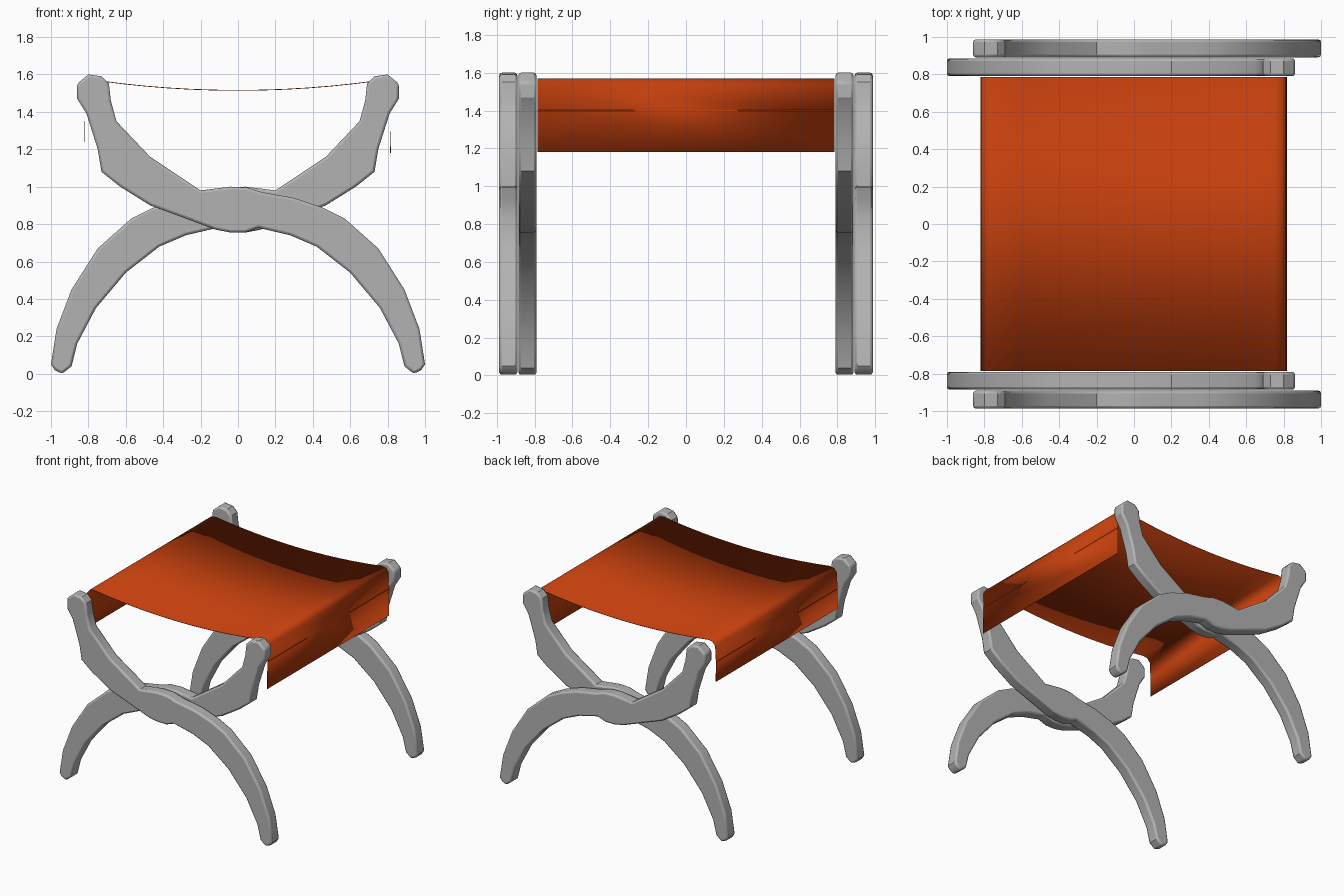
import bpy, bmesh, math

if "Cube" in bpy.data.objects:
    bpy.data.objects.remove(bpy.data.objects["Cube"], do_unlink=True)


def make_material(name, color):
    mat = bpy.data.materials.new(name)
    mat.use_nodes = True
    mat.diffuse_color = color
    mat.node_tree.nodes["Principled BSDF"].inputs["Base Color"].default_value = color
    return mat


def extrude_profile(name, profile, y_start, depth, mat, closed):
    """Sweep an x-z profile along y, as a solid or as an open sheet."""
    bm = bmesh.new()
    front = [bm.verts.new((x, y_start, z)) for x, z in profile]
    back = [bm.verts.new((x, y_start + depth, z)) for x, z in profile]
    count = len(profile)
    for i in range(count if closed else count - 1):
        j = (i + 1) % count
        bm.faces.new((front[i], back[i], back[j], front[j]))
    if closed:
        bm.faces.new(front)
        bm.faces.new(back[::-1])
        bmesh.ops.recalc_face_normals(bm, faces=bm.faces)
    mesh = bpy.data.meshes.new(name)
    bm.to_mesh(mesh)
    bm.free()
    mesh.materials.append(mat)
    obj = bpy.data.objects.new(name, mesh)
    bpy.context.collection.objects.link(obj)
    return obj


def smooth(obj, angle):
    bpy.ops.object.select_all(action="DESELECT")
    obj.select_set(True)
    bpy.context.view_layer.objects.active = obj
    bpy.ops.object.shade_smooth_by_angle(angle=math.radians(angle))


grey = make_material("pale grey frame", (0.45, 0.45, 0.45, 1))
orange = make_material("burnt orange cloth", (0.55, 0.05, 0.004, 1))

# Curved leg: upper edge from knob to foot, then lower edge back up
upper_edge = [(-.80, 1.6), (-.73, 1.59), (-.69, 1.55), (-.68, 1.46), (-.65, 1.35),
              (-.47, 1.16), (-.20, .98), (-.04, 1.0), (.05, .995), (.13, .97),
              (.3, .94), (.45, .89), (.57, .83), (.75, .67), (.89, .45),
              (.97, .24), (1, .05)]
lower_edge = [(.98, .02), (.94, 0), (.89, .04), (.86, .16), (.76, .35), (.6, .54),
              (.42, .68), (.28, .74), (.11, .78), (.04, .755), (-.04, .755),
              (-.12, .77), (-.28, .83), (-.47, .9), (-.63, 1), (-.73, 1.08),
              (-.75, 1.2), (-.81, 1.39), (-.86, 1.47), (-.86, 1.55)]
leg_profile = upper_edge + lower_edge

# Crossed pairs of legs at both ends
leg_depth = 0.096
for end, side in (("front", -1), ("back", 1)):
    for layer, flip, y_mid in (("outer", 1, 0.939), ("inner", -1, 0.838)):
        outline = [(x * flip, z) for x, z in leg_profile]
        leg = extrude_profile(f"{end}_{layer}_leg", outline,
                              side * y_mid - leg_depth / 2, leg_depth, grey, True)
        bevel = leg.modifiers.new("rounded edges", "BEVEL")
        bevel.width = 0.014
        bevel.segments = 2
        bevel.limit_method = "ANGLE"
        bevel.angle_limit = math.radians(50)
        smooth(leg, 30)

# Sagging cloth seat with a hanging flap on each side
sag = [(-.75 + 1.5 * i / 12, 1.515 + .052 * abs(i / 6 - 1) ** 2) for i in range(13)]
cloth_profile = ([(-.82, 1.24), (-.82, 1.4), (-.815, 1.53), (-.79, 1.56)] + sag
                 + [(.79, 1.56), (.81, 1.53), (.815, 1.4), (.815, 1.18)])
cloth = extrude_profile("cloth_seat", cloth_profile, -.785, 1.57, orange, False)
for poly in cloth.data.polygons:
    poly.flip() if poly.normal.z < -0.01 else None
thickness = cloth.modifiers.new("cloth thickness", "SOLIDIFY")
cloth.data.update()
thickness.thickness = 0.004
thickness.offset = 0
smooth(cloth, 40)
